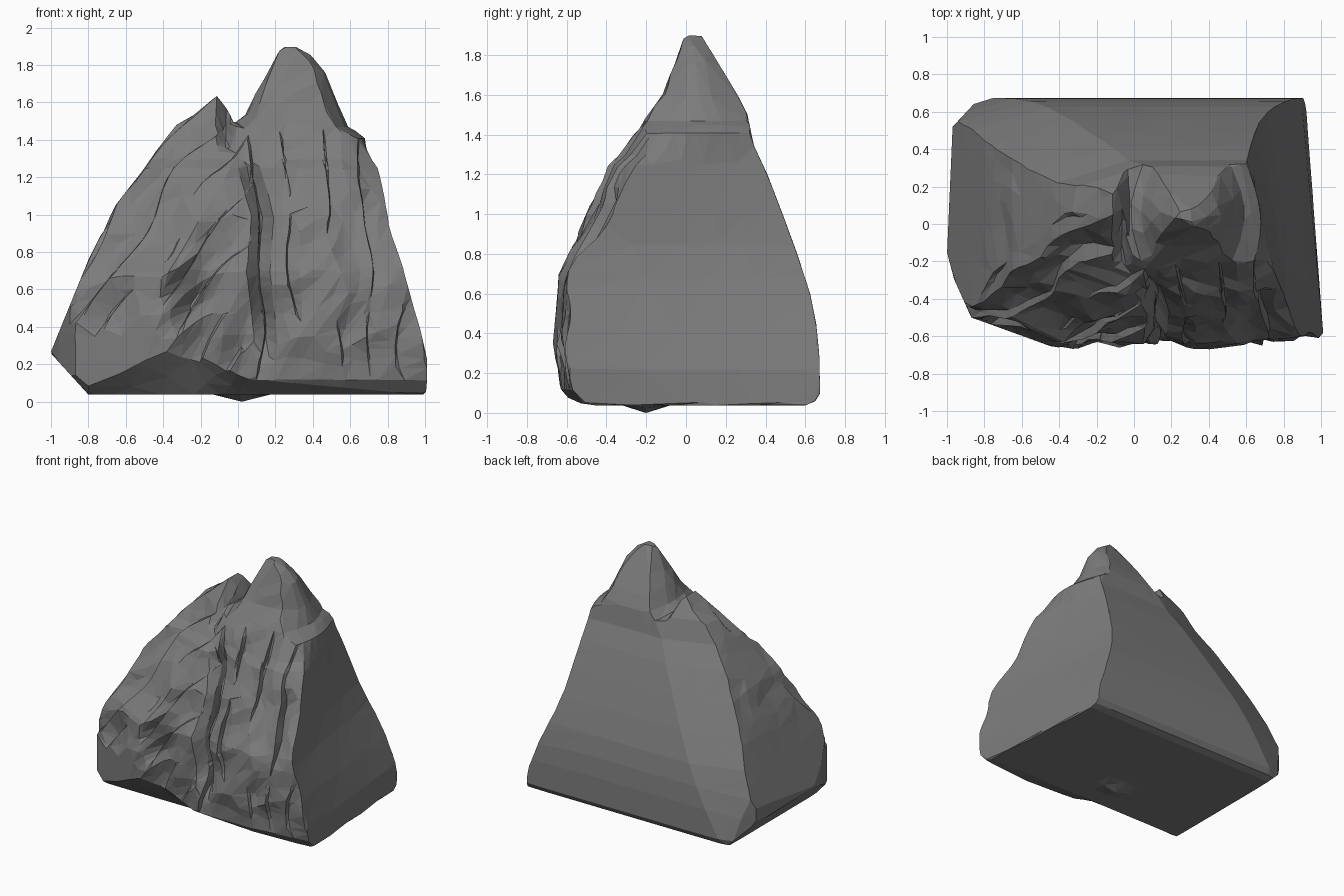
import bpy, bmesh, math
from mathutils import Vector, noise

if "Cube" in bpy.data.objects:
    bpy.data.objects.remove(bpy.data.objects["Cube"])


def curve(points):
    """Piecewise linear lookup through (input, output) pairs."""
    def f(t):
        if t <= points[0][0]:
            return points[0][1]
        for (a, p), (b, q) in zip(points, points[1:]):
            if t <= b:
                return p + (q - p) * (t - a) / (b - a)
        return points[-1][1]
    return f


def clamp(t):
    return max(0.0, min(1.0, t))


# Skyline seen from the front: x -> height
skyline = curve([(-1.01, 0.2), (-1, 0.27), (-0.8, 0.76), (-0.65, 1.06), (-0.5, 1.25), (-0.42, 1.37),
                 (-0.33, 1.48), (-0.25, 1.53), (-0.11, 1.64), (-0.05, 1.56), (-0.02, 1.5),
                 (0.04, 1.56), (0.1, 1.68), (0.24, 1.9), (0.31, 1.9), (0.38, 1.86), (0.46, 1.78),
                 (0.53, 1.6), (0.59, 1.47), (0.7, 1.41), (0.79, 1.25), (0.83, 0.85),
                 (0.87, 0.68), (0.95, 0.42), (1, 0.22), (1.005, -0.5)])
# Side profile: z -> back y and front y
back = curve([(0.04, 0.6), (0.06, 0.65), (0.1, 0.675), (0.3, 0.67), (0.45, 0.655), (0.6, 0.625),
              (0.8, 0.56), (1.0, 0.487), (1.2, 0.41), (1.35, 0.34), (1.5, 0.31), (1.6, 0.26),
              (1.8, 0.14), (1.9, 0.08)])
front = curve([(0.04, -0.56), (0.12, -0.63), (0.35, -0.67), (0.7, -0.64), (0.85, -0.57), (1.1, -0.46),
               (1.25, -0.4), (1.3, -0.34), (1.48, -0.21), (1.6, -0.12), (1.9, -0.01)])
# Plan outline: y -> left limit
left = curve([(-0.67, -0.4), (-0.5, -0.87), (-0.3, -0.96), (-0.15, -1),
              (0.52, -0.97), (0.65, -0.85), (0.68, -0.76)])
# Front undercut of the base: x -> slope
undercut = curve([(-1, 0.6), (-0.8, 0.7), (-0.25, 1.3), (0.05, 0.5), (0.3, 0.4), (0.95, 0.1)])
# Central cleft: z -> x
cleft = curve([(0.2, 0.16), (0.7, 0.11), (1.0, 0.13), (1.25, 0.06)])


def saw(t):
    return t - math.floor(t)


def crag(x, z):
    """Depth of the cracks and ledges cut in the front face."""
    n = noise.noise(Vector((x * 2.5, 0, z * 2)))
    m = clamp(0.4 + 1.4 * noise.noise(Vector((x * 3.5, 7, z * 2.5))))
    # slanting layers on the left half, broken up by noise
    slant = 0.1 * m * saw((0.8 * x - 0.6 * z + 0.12 * n) * 6.3)
    # vertical columns on the right half, fading towards the peak
    column = 0.09 * m * (1 - saw((x + 0.1 * n + 0.03 * z) * 5.2 + 0.35)) * clamp((1.5 - z) * 4)
    w = clamp((x + 0.02) / 0.1)
    depth = slant * (1 - w) + column * w
    # long central cleft
    depth += 0.09 * clamp(1 - abs(x - cleft(z)) / 0.06) * clamp((1.3 - z) * 8) * clamp((z - 0.2) * 5)
    # chip under the saddle
    depth += 0.16 * clamp(1 - abs(x + 0.065) / 0.05) * clamp((z - 1.33) * 8)
    depth += 0.06 * abs(noise.noise(Vector((x * 4 - z * 2, 3, z * 3))))
    return depth * clamp((z - 0.1) * 4) * clamp((1.9 - z) * 2) * clamp((1 - x) * 6)


def inside(p):
    x, y, z = p
    # underside: flat, with a raised left end, an undercut front and a low lip
    low = 0.04 + 1.1 * max(0, -0.8 - x) + undercut(x) * max(0, -y - 0.46)
    low -= 0.04 * clamp(1 - abs(x - 0.02) / 0.15) * clamp(1 - abs(y + 0.2) / 0.12)
    yb, yf = back(z), front(z)
    if z < low or y > yb or x < left(y):
        return False
    # right flank leans in towards the back
    sx = x
    if x > 0.45:
        sx += (y + 0.45) * (0.07 + 0.11 * z) * clamp((1.45 - z) * 5)
    # round each peak in plan, keeping the saddle between them
    core = 0.28 if x > -0.03 else -0.12
    t = (y - (yf + yb) / 2) / max((yb - yf) / 2, 0.02)
    sx += (x - core) * 0.45 * min(t * t, 1) * clamp((z - 1.25) * 3)
    sx = min(sx, -0.02) if x <= -0.03 else max(sx, -0.02)
    bump = 0.05 * noise.noise(Vector((x * 5, y * 5, z * 5))) * clamp((z - 0.5) * 2) * (x < 0.6)
    if sx > 1.005 or z > skyline(min(sx, 1.004)) + min(bump, 0):
        return False
    # left corners slope away, front and rear
    edge = -1.17 + 0.58 * z
    if y > yb - 0.3 * max(0, edge + 0.36 - x):
        return False
    yf += 0.45 * max(0, edge + 0.4 - x) + 0.12 * max(0, x - 0.55)
    yf += 0.5 * max(0, x - 0.55) * clamp((z - 0.8) * 2)
    return y > yf + crag(x, z)


# Rock mass: push a fine ball out to the limits, then simplify into facets
bm = bmesh.new()
bmesh.ops.create_icosphere(bm, subdivisions=7, radius=1)
centre = Vector((0.05, 0.03, 0.6))
for v in bm.verts:
    direction = v.co.normalized()
    a, b = 0.0, 1.6
    for _ in range(13):
        m = (a + b) / 2
        if inside(centre + direction * m):
            a = m
        else:
            b = m
    v.co = centre + direction * a
# Settle exactly on the ground
drop = min(v.co.z for v in bm.verts)
bmesh.ops.translate(bm, verts=bm.verts, vec=(0, 0, -drop))
mesh = bpy.data.meshes.new("mountain_rock")
bm.to_mesh(mesh)
bm.free()
rock = bpy.data.objects.new("mountain_rock", mesh)
bpy.context.collection.objects.link(rock)
facets = rock.modifiers.new("facets", 'DECIMATE')
facets.ratio = 0.025

# Dark grey stone
stone = bpy.data.materials.new("stone")
stone.diffuse_color = (0.2, 0.2, 0.2, 1)
stone.use_nodes = True
stone.node_tree.nodes["Principled BSDF"].inputs["Base Color"].default_value = stone.diffuse_color
mesh.materials.append(stone)
